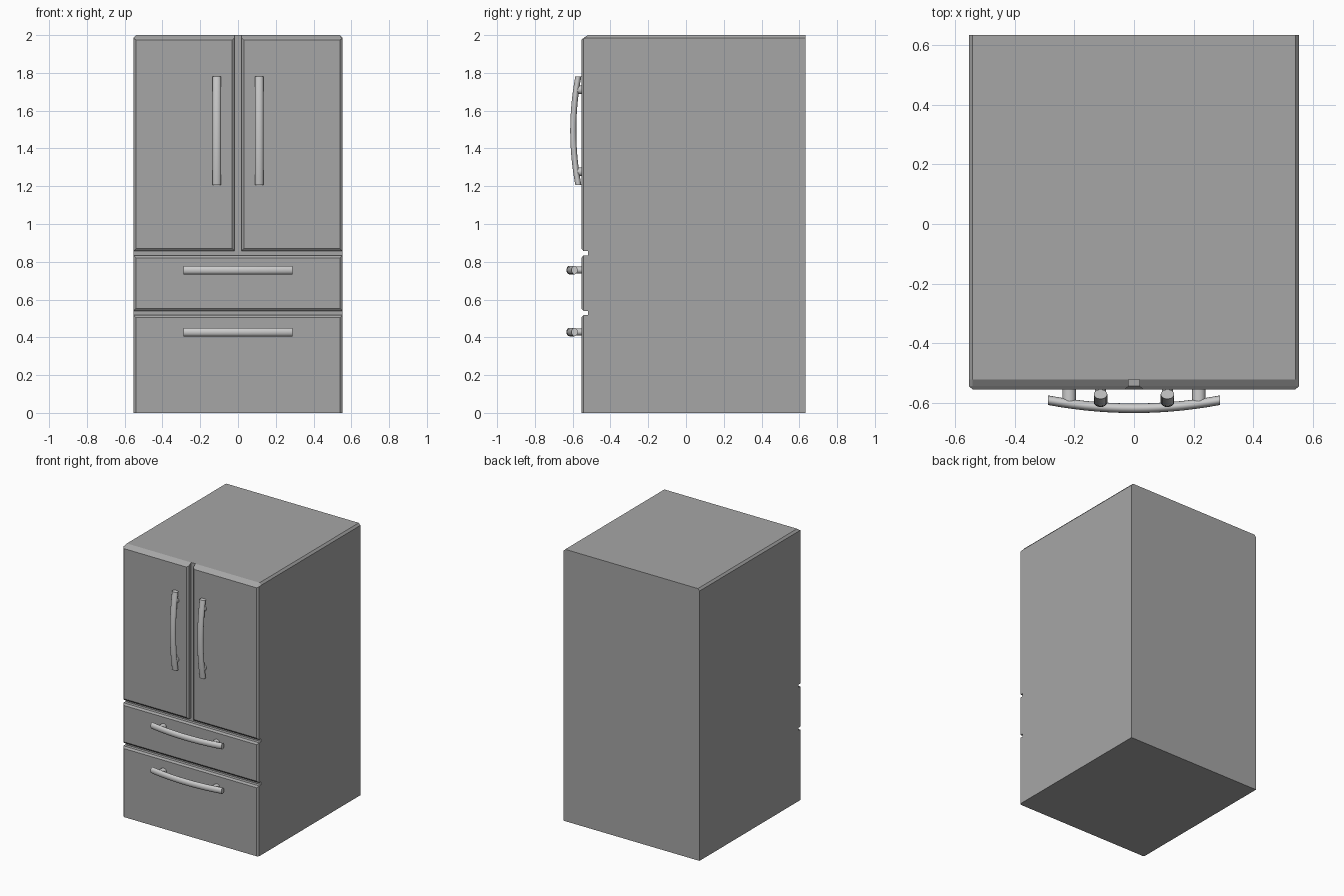
import bpy, bmesh, math

if "Cube" in bpy.data.objects:
    bpy.data.objects.remove(bpy.data.objects["Cube"])

W, BACK, FRONT, GROOVE = 0.553, 0.633, -0.554, -0.52  # main cabinet limits
MID, B = -0.543, 0.013                                # panel edge bevel

# darker grey for the cabinet, lighter metal for the handles
greys = {}
for key, v in (("body_grey", 0.38), ("handle_grey", 0.65)):
    greys[key] = bpy.data.materials.new(key)
    greys[key].diffuse_color = (v, v, v, 1)


def finish(name, bm, smooth=False):
    mesh = bpy.data.meshes.new(name)
    bm.to_mesh(mesh)
    bm.free()
    ob = bpy.data.objects.new(name, mesh)
    mesh.materials.append(greys["handle_grey" if smooth else "body_grey"])
    bpy.context.collection.objects.link(ob)
    if smooth:
        bpy.context.view_layer.objects.active = ob
        ob.select_set(True)
        bpy.ops.object.shade_smooth_by_angle(angle=math.radians(40))
        ob.select_set(False)


def loft(bm, rings, cap_start=False, cap_end=True):
    """Skin equal-length rings of points, optionally capping the ends."""
    rows = [[bm.verts.new(p) for p in ring] for ring in rings]
    n = len(rows[0])
    for a, b in zip(rows, rows[1:]):
        for i in range(n):
            j = (i + 1) % n
            bm.faces.new((a[i], a[j], b[j], b[i]))
    if cap_start:
        bm.faces.new(rows[0])
    if cap_end:
        bm.faces.new(rows[-1])
    bmesh.ops.remove_doubles(bm, verts=bm.verts, dist=1e-5)
    bmesh.ops.recalc_face_normals(bm, faces=bm.faces)


# cabinet shell with chamfered upper side edges
bm = bmesh.new()
outline = [(-W, 0), (W, 0), (W, 1.985), (W - B, 2), (B - W, 2), (-W, 1.985)]
loft(bm, [[(x, y, z) for x, z in outline] for y in (GROOVE, BACK)])
# recessed floors of the grooves between doors and drawers
for x0, x1, z0, z1 in ((-W, W, 0.517, 0.54), (-W, W, 0.834, 0.857),
                       (-0.018, 0.018, 0.857, 2)):
    bm.faces.new([bm.verts.new((x, GROOVE, z)) for x, z in
                  ((x0, z0), (x1, z0), (x1, z1), (x0, z1))])
finish("cabinet", bm)

# drawer fronts; the lowest one has no bevel along the floor
for name, z0, z1, low in (("upper_drawer", 0.54, 0.834, B),
                          ("lower_drawer", 0, 0.517, 0)):
    bm = bmesh.new()
    rings = []
    for y, i, k in ((GROOVE, 0, 0), (MID, 0, 0), (FRONT, B, low)):
        rings.append([(i - W, y, z0 + k), (W - i, y, z0 + k),
                      (W - i, y, z1 - i), (i - W, y, z1 - i)])
    loft(bm, rings)
    finish(name, bm)

# pair of doors with a sloped top front edge
for s, side in ((-1, "left"), (1, "right")):
    bm = bmesh.new()
    rings = []
    for y, i, top, edge in ((GROOVE, 0, 2, 1.985), (MID, 0, 1.984, 1.983),
                            (FRONT, B, 1.975, 1.975)):
        rings.append([(s * x, y, z) for x, z in (
            (0.018 + i, 0.857 + i), (W - i, 0.857 + i), (W - i, edge),
            (W - B, top), (0.018 + i, top))])
    loft(bm, rings)
    finish(side + "_door", bm)


def handle(name, x, z, y_mid, vertical=False):
    """Bowed oval bar on two round posts."""
    half, sag, segs, sides = 0.288, 0.027, 14, 16

    def place(t, y, u):
        return (x + u, y, z + t) if vertical else (x + t, y, z + u)

    def bow(t):
        return y_mid + sag * (t / half) ** 2

    circle = [(math.cos(a), math.sin(a)) for a in
              (2 * math.pi * k / sides for k in range(sides))]
    bm = bmesh.new()
    steps = [half * (2 * k / segs - 1) for k in range(segs + 1)]
    loft(bm, [[place(t, bow(t) + 0.016 * c, 0.0225 * q) for c, q in circle]
              for t in steps], cap_start=True)
    finish(name + "_bar", bm, True)
    for s, end in ((-1, "a"), (1, "b")):
        bm = bmesh.new()
        t = 0.217 * s
        loft(bm, [[place(t + 0.022 * c, y, 0.019 * q) for c, q in circle]
                  for y in (FRONT, bow(t))], cap_end=False)
        finish(name + "_post_" + end, bm, True)


handle("upper_drawer_handle", 0, 0.756, -0.617)
handle("lower_drawer_handle", 0, 0.428, -0.617)
handle("left_door_handle", -0.112, 1.494, -0.597, True)
handle("right_door_handle", 0.112, 1.494, -0.597, True)

for m in bpy.data.materials:
    if m.users and not m.is_grease_pencil:
        m.use_nodes = True
        m.node_tree.nodes["Principled BSDF"].inputs["Base Color"].default_value = m.diffuse_color
